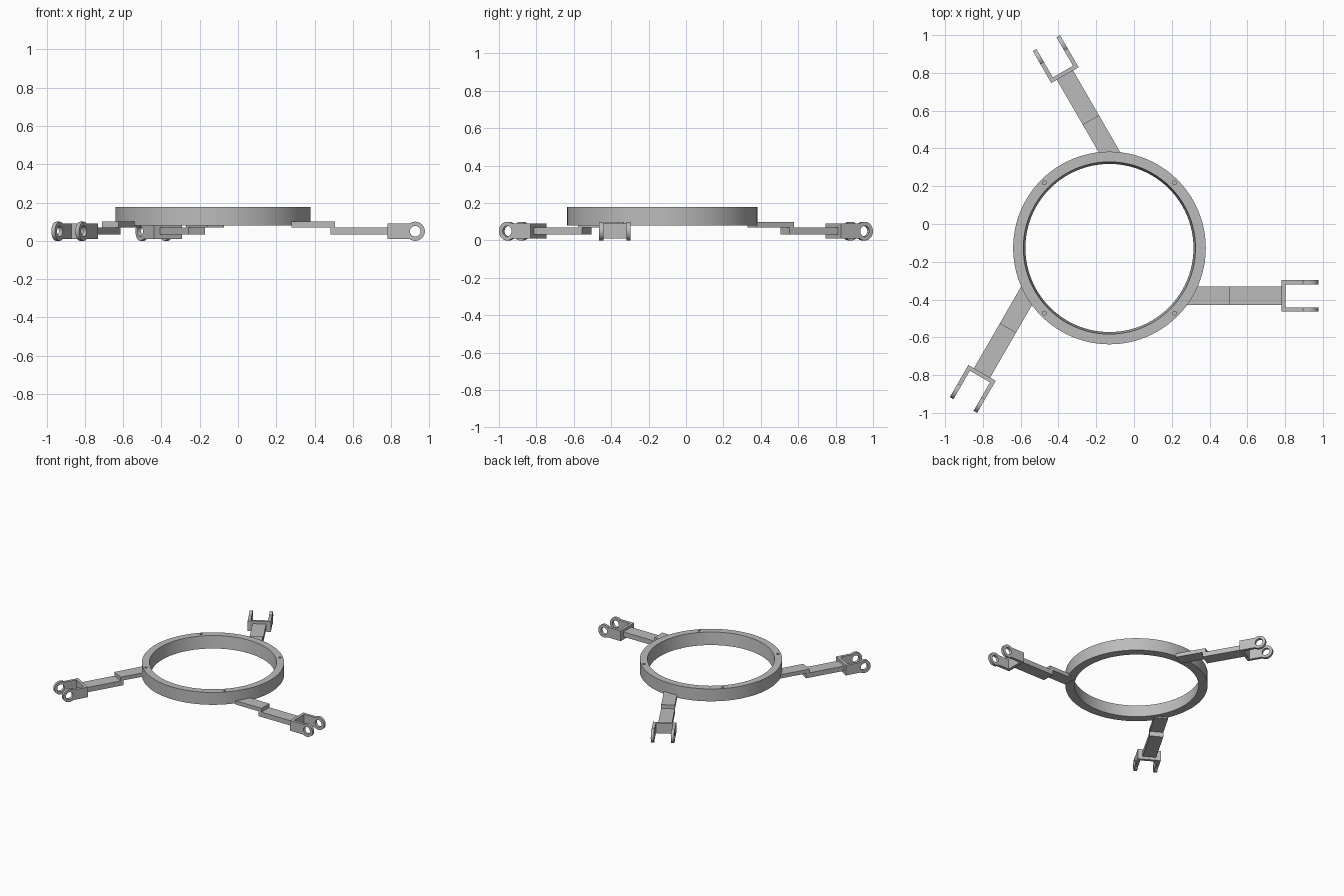
import bpy, bmesh
from math import pi, cos, sin, radians
from mathutils import Matrix, Vector

cube = bpy.data.objects.get("Cube")
if cube:
    bpy.data.objects.remove(cube)

CENTRE = Vector((-0.13, -0.127, 0))

grey = bpy.data.materials.new("plain grey")
grey.use_nodes = True
colour = (0.5, 0.5, 0.5, 1)
grey.diffuse_color = colour
grey.node_tree.nodes["Principled BSDF"].inputs["Base Color"].default_value = colour


def finish(name, bm, matrix=Matrix()):
    bmesh.ops.recalc_face_normals(bm, faces=bm.faces)
    mesh = bpy.data.meshes.new(name)
    bm.to_mesh(mesh)
    bm.free()
    mesh.materials.append(grey)
    obj = bpy.data.objects.new(name, mesh)
    obj.matrix_world = matrix
    bpy.context.collection.objects.link(obj)
    return obj


def smooth(obj):
    bpy.ops.object.select_all(action='DESELECT')
    obj.select_set(True)
    bpy.context.view_layer.objects.active = obj
    bpy.ops.object.shade_smooth_by_angle(angle=radians(30))


def add_box(bm, low, high):
    low, high = Vector(low), Vector(high)
    size = Matrix.Diagonal((*(high - low), 1))
    bmesh.ops.create_cube(bm, size=1, matrix=Matrix.Translation((low + high) / 2) @ size)


def cut(obj, cutter):
    cutter.hide_render = True
    cutter.hide_set(True)
    mod = obj.modifiers.new("holes", 'BOOLEAN')
    mod.operation = 'DIFFERENCE'
    mod.solver = 'EXACT'
    mod.object = cutter
    bpy.context.view_layer.objects.active = obj
    with bpy.context.temp_override(object=obj, active_object=obj):
        bpy.ops.object.modifier_apply(modifier=mod.name)
    bpy.data.objects.remove(cutter)


# Ring with a slightly tapered bore
profile = [(0.51, 0.08), (0.51, 0.178), (0.456, 0.178), (0.445, 0.08)]
STEPS = 96
bm = bmesh.new()
loops = []
for i in range(STEPS):
    a = 2 * pi * i / STEPS
    loops.append([bm.verts.new((r * cos(a), r * sin(a), z)) for r, z in profile])
for i in range(STEPS):
    here, after = loops[i], loops[(i + 1) % STEPS]
    for j in range(4):
        k = (j + 1) % 4
        bm.faces.new((here[j], after[j], after[k], here[k]))
ring = finish("ring", bm, Matrix.Translation(CENTRE))

# Four small blind screw holes in the top of the ring
bm = bmesh.new()
for sx in (-1, 1):
    for sy in (-1, 1):
        bmesh.ops.create_cone(bm, cap_ends=True, segments=16, radius1=0.01, radius2=0.01,
                              depth=0.1, matrix=Matrix.Translation((sx * 0.345, sy * 0.345, 0.178)))
cut(ring, finish("screw_hole_cutter", bm, Matrix.Translation(CENTRE)))
smooth(ring)


def add_lug(bm, y0, y1):
    """Fork prong: straight cheek running into a round eye with a pin hole."""
    cx, cz, r, hole, steps = 1.056, 0.05, 0.05, 0.028, 48
    half, back = 0.04, 0.91
    rings = []
    for y in (y0, y1):
        outer, inner = [], []
        for i in range(steps):
            a = 2 * pi * i / steps
            outer.append(bm.verts.new((cx + r * cos(a), y, cz + r * sin(a))))
            inner.append(bm.verts.new((cx + hole * cos(a), y, cz + hole * sin(a))))
        rings.append((outer, inner))
    (o0, i0), (o1, i1) = rings
    for i in range(steps):
        j = (i + 1) % steps
        bm.faces.new((o0[i], o0[j], i0[j], i0[i]))
        bm.faces.new((o1[i], i1[i], i1[j], o1[j]))
        bm.faces.new((o0[i], o1[i], o1[j], o0[j]))
        bm.faces.new((i0[i], i0[j], i1[j], i1[i]))
    # cheek stops inside the eye wall, clear of the hole
    points = [(back, cz - half), (cx - 0.03, cz - half)]
    for i in range(9):
        a = radians(233 - i * 106 / 8)
        points.append((cx + 0.049 * cos(a), cz + 0.049 * sin(a)))
    points += [(cx - 0.03, cz + half), (back, cz + half)]
    sides = [[bm.verts.new((x, y, z)) for x, z in points] for y in (y0, y1)]
    bm.faces.new(sides[0])
    bm.faces.new(sides[1])
    for i in range(len(points)):
        j = (i + 1) % len(points)
        bm.faces.new((sides[0][i], sides[0][j], sides[1][j], sides[1][i]))


# Three stepped arms, each ending in a fork
for n, side in enumerate(("left", "back", "front")):
    place = Matrix.Translation(CENTRE) @ Matrix.Rotation(n * 2 * pi / 3, 4, 'Z')

    bm = bmesh.new()
    outline = [(0.41, 0.07), (0.612, 0.07), (0.612, 0.032), (0.912, 0.032),
               (0.912, 0.07), (0.637, 0.07), (0.637, 0.1), (0.41, 0.1)]
    edges = [[bm.verts.new((x, y, z)) for x, z in outline] for y in (-0.303, -0.204)]
    bm.faces.new(edges[0])
    bm.faces.new(edges[1])
    for i in range(len(outline)):
        j = (i + 1) % len(outline)
        bm.faces.new((edges[0][i], edges[0][j], edges[1][j], edges[1][i]))
    finish(side + "_arm", bm, place)

    bm = bmesh.new()
    add_box(bm, (0.91, -0.315, 0.01), (0.932, -0.192, 0.09))
    add_lug(bm, -0.337, -0.315)
    add_lug(bm, -0.192, -0.17)
    smooth(finish(side + "_fork", bm, place))
